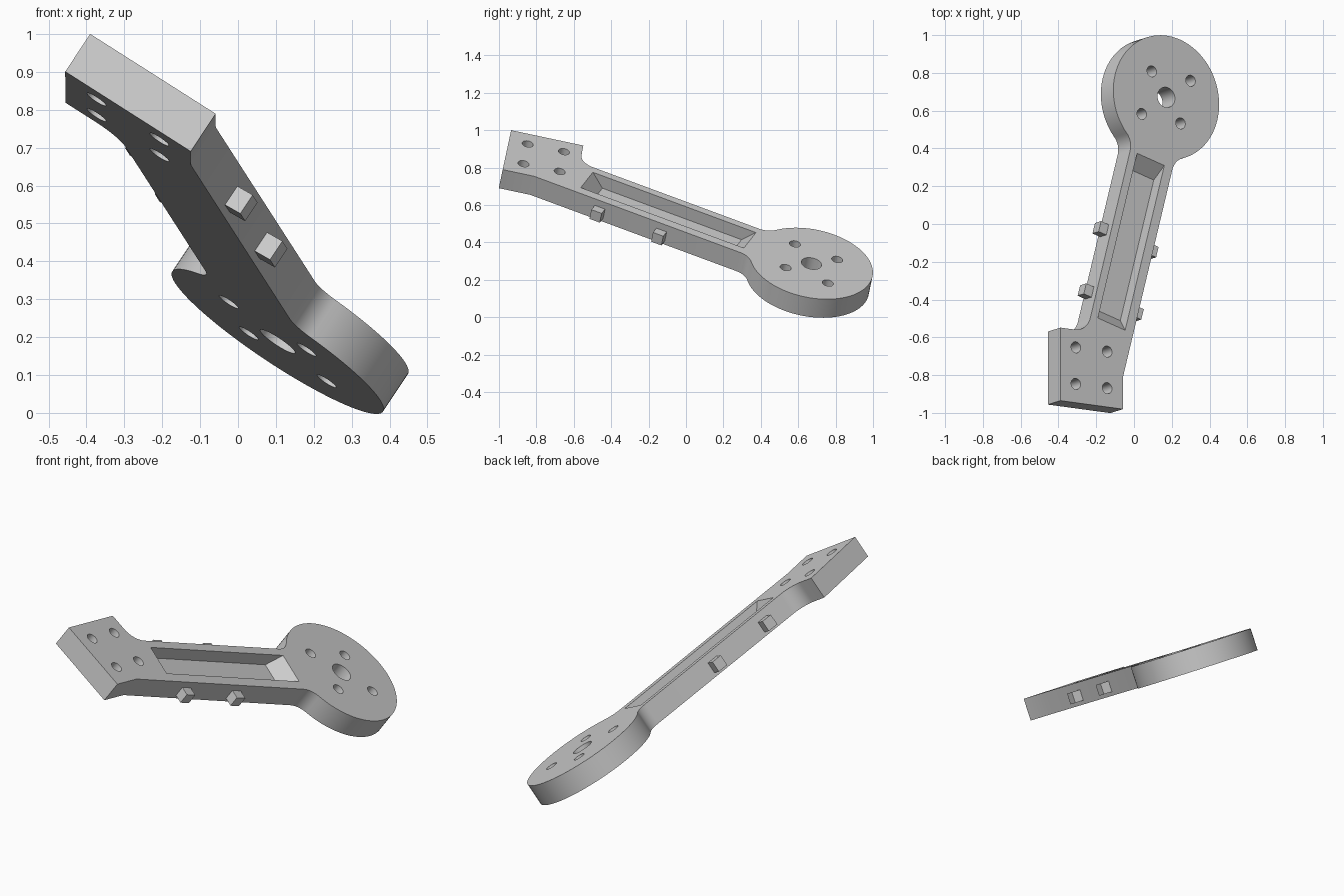
import bpy
import bmesh
from math import radians, sin, cos, sqrt, acos, pi
from mathutils import Matrix, Vector

old = bpy.data.objects.get("Cube")
if old:
    bpy.data.objects.remove(old, do_unlink=True)

# Tilted frame of the bracket: u across, v along, n out of the top face
u = Vector((0.838, -0.114, -0.533)).normalized()
v = Vector((0, 0.978, -0.207))
v = (v - u * v.dot(u)).normalized()
n = u.cross(v)
frame = Matrix((u, v, n)).transposed().to_4x4()
frame.translation = (-0.39, -0.935, 1.0)

THICK = 0.121
PAD = 0.395
LEAN = radians(15)
ARM_W, ARM_HALF = 0.199, 0.138
DISC_S, DISC_R = 1.833, 0.334
FILLET = 0.1

grey = bpy.data.materials.new("plain_grey")
grey.use_nodes = True
grey.diffuse_color = (0.6, 0.6, 0.6, 1)
grey.node_tree.nodes["Principled BSDF"].inputs["Base Color"].default_value = (0.6, 0.6, 0.6, 1)


def arm(w, s):
    """Arm coordinates (across, along) to pad coordinates."""
    return (w * cos(LEAN) + s * sin(LEAN), s * cos(LEAN) - w * sin(LEAN))


def arc(cx, cy, r, start, end, steps):
    return [(cx + r * cos(start + (end - start) * i / steps),
             cy + r * sin(start + (end - start) * i / steps)) for i in range(steps + 1)]


def circle(cx, cy, r, steps=32):
    return arc(cx, cy, r, 0, 2 * pi, steps)[:-1]


def loft(name, solids):
    """Solids given as (lower outline, upper outline, z low, z high)."""
    bm = bmesh.new()
    for low, high, z0, z1 in solids:
        a = [bm.verts.new((x, y, z0)) for x, y in low]
        b = [bm.verts.new((x, y, z1)) for x, y in high]
        bm.faces.new(a[::-1])
        bm.faces.new(b)
        for i in range(len(a)):
            j = (i + 1) % len(a)
            bm.faces.new((a[i], a[j], b[j], b[i]))
    bmesh.ops.recalc_face_normals(bm, faces=bm.faces)
    mesh = bpy.data.meshes.new(name)
    bm.to_mesh(mesh)
    bm.free()
    mesh.materials.append(grey)
    obj = bpy.data.objects.new(name, mesh)
    obj.matrix_world = frame
    bpy.context.collection.objects.link(obj)
    return obj


def arm_rect(w, s, half_w, half_s):
    return [arm(w + i * half_w, s + j * half_s)
            for i, j in ((-1, -1), (1, -1), (1, 1), (-1, 1))]


# Outline: square pad, leaning arm, round disc, filleted joints
side = ARM_HALF + FILLET
back = sqrt((DISC_R + FILLET) ** 2 - side ** 2)
phi = acos(side / (DISC_R + FILLET))
neck = arc(ARM_W + side, DISC_S - back, FILLET, pi, pi - phi, 10)
neck += arc(ARM_W, DISC_S, DISC_R, -phi, pi + phi, 72)[1:-1]
neck += arc(ARM_W - side, DISC_S - back, FILLET, phi, 0, 10)
fy = PAD + FILLET
fx = (ARM_W - side + fy * sin(LEAN)) / cos(LEAN)
kink = (PAD * cos(LEAN) - ARM_W - ARM_HALF) / sin(LEAN)
outline = [(0, 0), (PAD, 0), (PAD, kink)]
outline += [arm(*p) for p in neck]
outline += arc(fx, fy, FILLET, -LEAN, -pi / 2, 10)
outline.append((0, PAD))
body = loft("bracket_body", [(outline, outline, -THICK, 0)])

# Screw holes in the pad and disc, with a larger centre hole
cx, cy = arm(ARM_W, DISC_S)
holes = [circle(x, y, 0.03) for x in (0.098, 0.296) for y in (0.102, 0.3)]
holes.append(circle(cx, cy, 0.055))
for k in range(4):
    reach = 0.188 if k % 2 == 0 else 0.159
    t = radians(35 + 90 * k)
    holes.append(circle(cx + reach * cos(t), cy + reach * sin(t), 0.03))
hole_cutter = loft("hole_cutter", [(h, h, -0.3, 0.2) for h in holes])

# Long pocket with sloping ends
DEPTH, SLOPE = 0.075, 0.07
pocket_cutter = loft("pocket_cutter", [(
    arm_rect(0.195, 0.996, 0.089, 0.4765 - SLOPE),
    arm_rect(0.195, 0.996, 0.089, 0.4765 + SLOPE), -DEPTH, DEPTH)])

bpy.context.view_layer.objects.active = body
for cutter in (hole_cutter, pocket_cutter):
    cutter.hide_render = True
    mod = body.modifiers.new("cut", 'BOOLEAN')
    mod.operation = 'DIFFERENCE'
    mod.solver = 'EXACT'
    mod.object = cutter
    bpy.context.view_layer.update()
    bpy.ops.object.modifier_apply(modifier=mod.name)
    bpy.data.objects.remove(cutter, do_unlink=True)

# Small square pegs on both sides of the arm
for label, sign in (("left", 1), ("right", -1)):
    for place, s in (("rear", 1.02), ("front", 0.66)):
        rect = arm_rect(ARM_W + sign * (ARM_HALF + 0.02), s, 0.03, 0.03)
        loft(f"{label}_{place}_peg", [(rect, rect, -0.1, -0.04)])

bpy.ops.object.select_all(action='DESELECT')
body.select_set(True)
bpy.ops.object.shade_smooth_by_angle(angle=radians(30))
